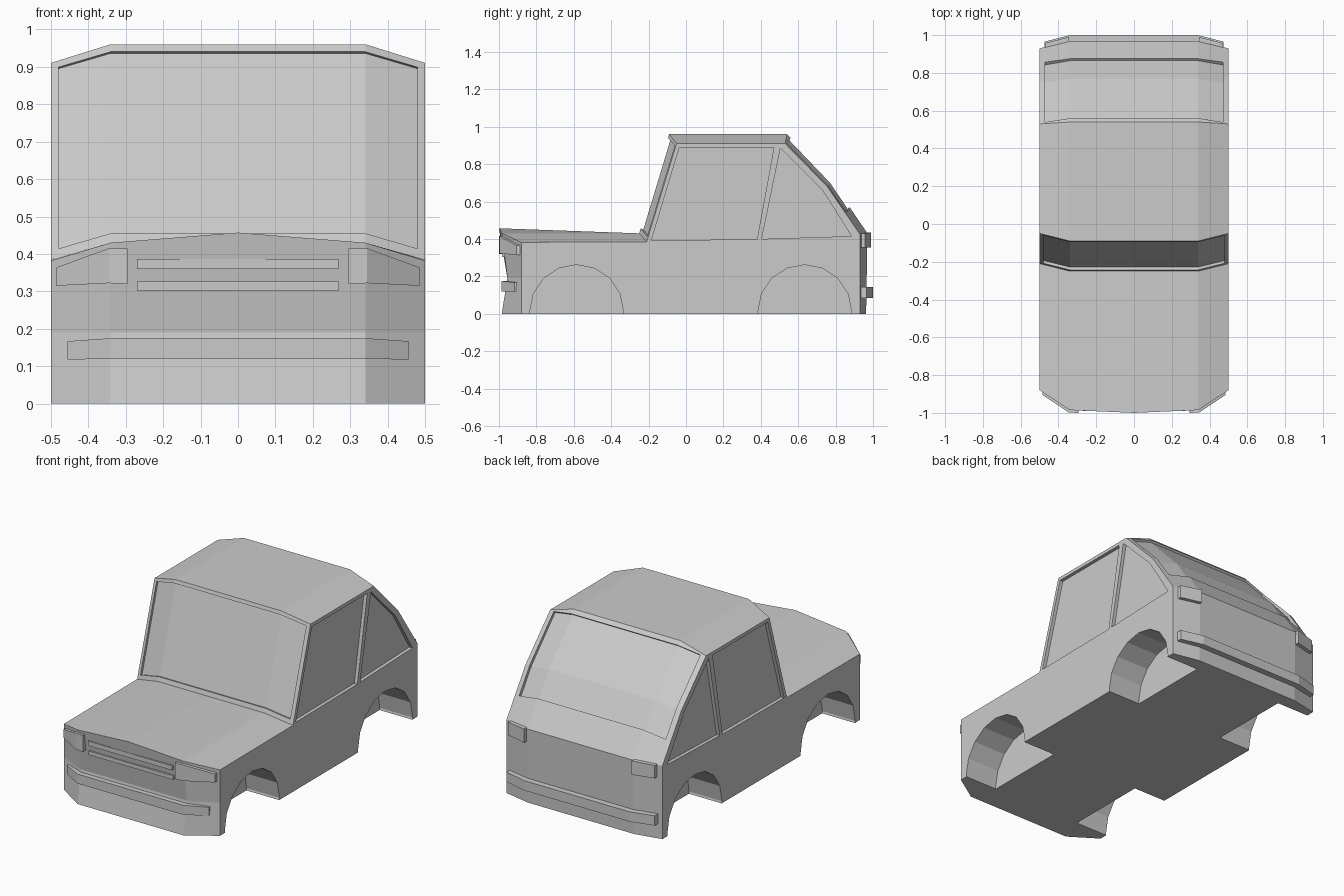
import bpy, bmesh, math
from mathutils import Vector

if "Cube" in bpy.data.objects:
    bpy.data.objects.remove(bpy.data.objects["Cube"])


def loft(name, columns):
    """Join same-length (y, z) profiles placed at successive x positions."""
    bm = bmesh.new()
    rings = [[bm.verts.new((x, y, z)) for y, z in prof] for x, prof in columns]
    n = len(rings[0])
    for a, b in zip(rings, rings[1:]):
        for i in range(n):
            j = (i + 1) % n
            bm.faces.new((a[i], a[j], b[j], b[i]))
    bm.faces.new(rings[0])
    bm.faces.new(rings[-1])
    bmesh.ops.recalc_face_normals(bm, faces=bm.faces)
    me = bpy.data.meshes.new(name)
    bm.to_mesh(me)
    bm.free()
    ob = bpy.data.objects.new(name, me)
    bpy.context.collection.objects.link(ob)
    return ob


def symmetric(name, half):
    """Loft across the car from columns running x = inner to outer."""
    return loft(name, [(-x, p) for x, p in reversed(half) if x > 0] + half)


def pair(name, columns):
    return [loft(name + side, [(s * x, p) for x, p in columns])
            for s, side in ((1, "_right"), (-1, "_left"))]


def rect(y0, y1, z0, z1):
    return [(y0, z0), (y1, z0), (y1, z1), (y0, z1)]


def shift(prof, dy, dz):
    return [(y + dy, z + dz) for y, z in prof]


def band(line, depth, out, normal):
    """Closed strip around a glass line: recessed side and outer side."""
    n = Vector(normal).normalized()
    return ([(y - n.x * depth, z - n.y * depth) for y, z in line] +
            [(y + n.x * out, z + n.y * out) for y, z in reversed(line)])


# Body shell: side, shoulder and centre profiles
shoulder = [(-.985, 0), (-.955, .19), (-.985, .43), (-.25, .43), (-.09, .96),
            (.54, .96), (.78, .71), (.97, .43), (.963, 0)]
centre = list(shoulder)
centre[2] = (-1.0, .457)
side = [(-.88, 0), (-.88, .19), (-.88, .382), (-.21, .385), (-.05, .91),
        (.53, .91), (.755, .68), (.93, .425), (.93, 0)]
body = symmetric("car_body", [(0, centre), (.34, shoulder), (.5, side)])

# Wheel arch cutters
cutters = []
for y in (-.585, .635):
    arc = [(y + .25 * math.cos(k * math.pi / 8), .012 + .25 * math.sin(k * math.pi / 8))
           for k in range(16)]
    cutters += pair("arch_cutter", [(.29, arc), (.6, arc)])

# Side window cutters
door = [(-.185, .393), (-.035, .89), (.47, .89), (.38, .398)]
quarter = [(.405, .4), (.505, .885), (.73, .66), (.885, .415)]
for win in (door, quarter):
    cutters += pair("window_cutter", [(.48, win), (.6, win)])

# Windscreen and rear window cutters
screen = band([(-.2425, .455), (-.096, .94)], .015, .05, (-.957, .289))
cutters.append(symmetric("windscreen_cutter",
                         [(.34, screen), (.48, shift(screen, .035, -.041))]))
rear = band([(.56, .94), (.78, .71), (.875, .57)], .014, .05, (.76, .65))
cutters.append(symmetric("rear_window_cutter",
                         [(.34, rear), (.47, shift(rear, -.022, -.03))]))

bpy.context.view_layer.objects.active = body
for c in cutters:
    c.hide_render = True
    mod = body.modifiers.new("cut", 'BOOLEAN')
    mod.operation = 'DIFFERENCE'
    mod.solver = 'EXACT'
    mod.object = c
    bpy.ops.object.modifier_apply(modifier=mod.name)
for c in cutters:
    bpy.data.objects.remove(c, do_unlink=True)

# Bumpers wrapping around both ends
symmetric("front_bumper", [(.34, rect(-.987, -.94, .12, .175)),
                           (.455, rect(-.917, -.87, .118, .167))])
symmetric("rear_bumper", [(.34, rect(.95, 1.0, .085, .142)),
                          (.475, rect(.91, .965, .085, .142))])

# Headlights and tail lights
pair("headlight", [(.295, rect(-1.0, -.94, .32, .415)),
                   (.345, rect(-.998, -.94, .322, .415)),
                   (.485, rect(-.905, -.86, .315, .364))])
pair("tail_light", [(.345, rect(.94, .99, .355, .435)),
                    (.47, rect(.91, .958, .355, .43))])

# Grille bars
for y, z0, z1 in ((-.99, .36, .386), (-.983, .303, .326)):
    symmetric("grille_bar", [(.27, rect(y, -.94, z0, z1))])
